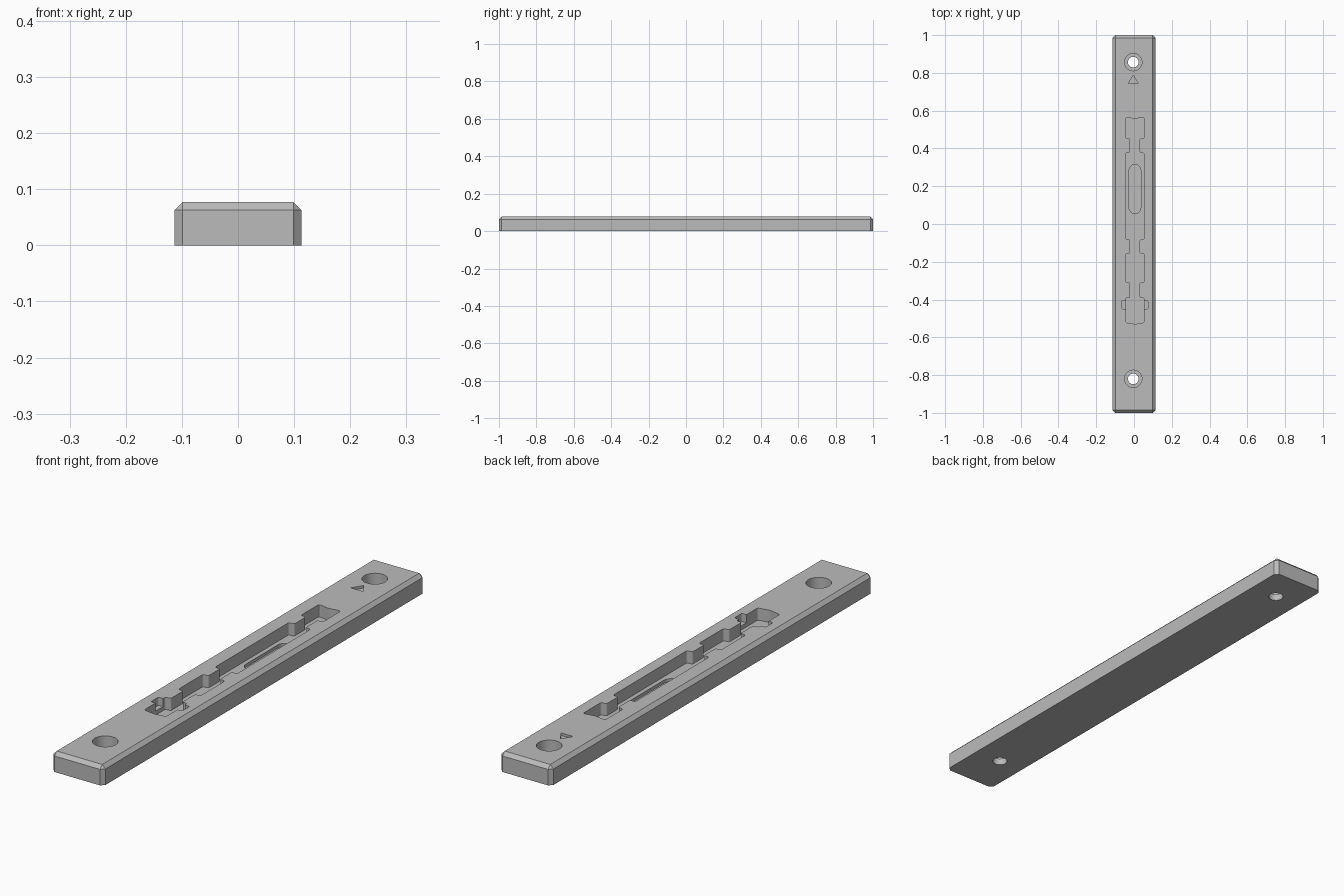
import bpy, bmesh, math
from mathutils import Vector

if "Cube" in bpy.data.objects:
    bpy.data.objects.remove(bpy.data.objects["Cube"], do_unlink=True)

W, H, CH = 0.113, 0.077, 0.014   # half width, height, chamfer
CX = 0.005                       # pocket centre line

grey = bpy.data.materials.new("plain grey")
grey.use_nodes = True
grey.diffuse_color = (0.5, 0.5, 0.5, 1)
grey.node_tree.nodes["Principled BSDF"].inputs["Base Color"].default_value = grey.diffuse_color


def make_object(name, bm):
    bmesh.ops.recalc_face_normals(bm, faces=bm.faces[:])
    mesh = bpy.data.meshes.new(name)
    bm.to_mesh(mesh)
    bm.free()
    mesh.materials.append(grey)
    obj = bpy.data.objects.new(name, mesh)
    bpy.context.collection.objects.link(obj)
    return obj


def rounded(points, radius, steps=4):
    """Round every corner of a closed outline."""
    result = []
    for i, p in enumerate(points):
        p = Vector(p)
        before = Vector(points[i - 1]) - p
        after = Vector(points[(i + 1) % len(points)]) - p
        a = p + before.normalized() * radius
        b = p + after.normalized() * radius
        for k in range(steps + 1):
            t = k / steps
            result.append(a * (1 - t) ** 2 + p * 2 * t * (1 - t) + b * t * t)
    return result


def circle(x, y, radius, count=40):
    return [(x + radius * math.cos(math.tau * i / count),
             y + radius * math.sin(math.tau * i / count)) for i in range(count)]


def cut(target, name, outline, floor):
    """Cut an outline into the target from above, down to the floor height."""
    bm = bmesh.new()
    face = bm.faces.new([bm.verts.new((p[0], p[1], floor)) for p in outline])
    top = bmesh.ops.extrude_face_region(bm, geom=[face])["geom"]
    bmesh.ops.translate(bm, vec=(0, 0, H + 0.03 - floor),
                        verts=[v for v in top if isinstance(v, bmesh.types.BMVert)])
    cutter = make_object(name, bm)
    cutter.hide_render = True
    mod = target.modifiers.new(name, 'BOOLEAN')
    mod.operation = 'DIFFERENCE'
    mod.solver = 'EXACT'
    mod.object = cutter
    bpy.context.view_layer.objects.active = target
    bpy.ops.object.modifier_apply(modifier=mod.name)
    bpy.data.objects.remove(cutter, do_unlink=True)


# Bar with chamfered top and upright edges
bm = bmesh.new()
bmesh.ops.create_cube(bm, size=1)
for v in bm.verts:
    v.co = (v.co.x * 2 * W, v.co.y * 2, (v.co.z + 0.5) * H)
edges = [e for e in bm.edges if max(v.co.z for v in e.verts) > H / 2]
bmesh.ops.bevel(bm, geom=edges, offset=CH, segments=1, affect='EDGES')
bar = make_object("bar", bm)

# Stepped pocket: wide bays joined by narrow necks
wide, neck = 0.048, 0.025
steps = [(0.565, wide), (0.452, neck), (0.378, wide), (-0.082, neck),
         (-0.156, wide), (-0.31, neck), (-0.39, wide), (-0.522, 0)]
half = []
for (y0, w), (y1, _) in zip(steps, steps[1:]):
    half += [(w, y0), (w, y1)]
outline = [(CX, 0.557)] + [(CX + w, y) for w, y in half]
outline += [(CX, -0.53)] + [(CX - w, y) for w, y in reversed(half)]
cut(bar, "pocket_cutter", rounded(outline, 0.009), H - 0.048)

# Shallower cross recess near the front end of the pocket
tab = [(CX - 0.068, -0.452), (CX + 0.068, -0.452), (CX + 0.068, -0.405), (CX - 0.068, -0.405)]
cut(bar, "cross_recess_cutter", rounded(tab, 0.007), H - 0.032)

# Long round-ended slot in the pocket floor
r = 0.031
slot = [(CX + r * math.cos(math.pi * i / 12), (0.284 if i <= 12 else 0.086)
         + r * math.sin(math.pi * i / 12)) for i in range(13)]
slot += [(CX + r * math.cos(math.pi * i / 12), 0.086 + r * math.sin(math.pi * i / 12))
         for i in range(12, 25)]
cut(bar, "slot_cutter", slot, H - 0.06)

# Counterbored screw holes
for y in (0.857, -0.82):
    cut(bar, "counterbore_cutter", circle(-0.004, y, 0.046), H - 0.05)
    cut(bar, "screw_hole_cutter", circle(-0.004, y, 0.028), -0.03)

# Engraved direction triangle
cut(bar, "triangle_cutter", [(-0.03, 0.745), (0.022, 0.745), (-0.004, 0.787)], H - 0.01)

# Smooth the round walls, keep the edges sharp
bpy.ops.object.select_all(action='DESELECT')
bar.select_set(True)
bpy.context.view_layer.objects.active = bar
bpy.ops.object.shade_smooth_by_angle(angle=math.radians(30))
